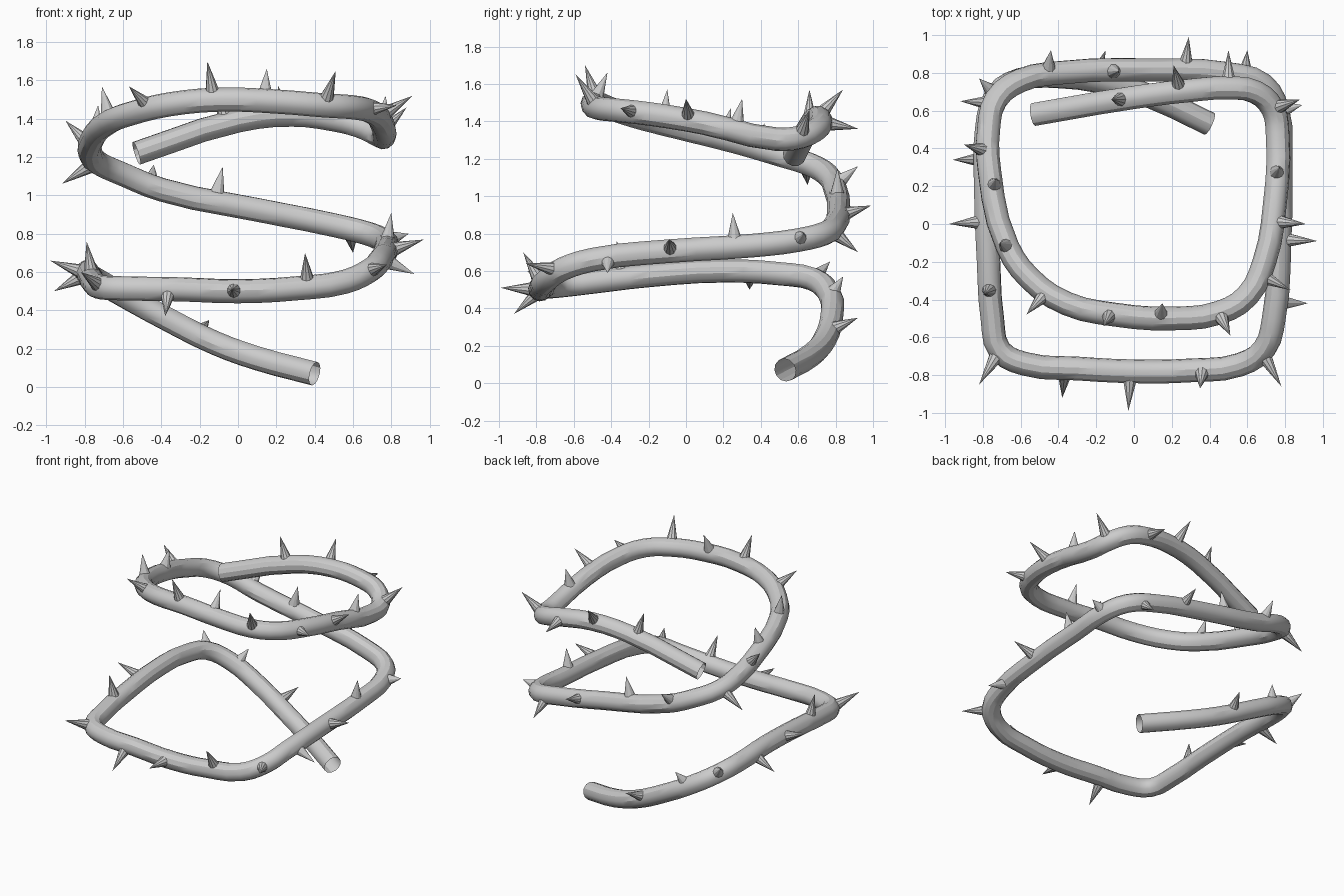
import bpy, bmesh
from mathutils import Vector
from mathutils.geometry import intersect_point_line

# Centre line of the winding vine, bottom end to top end
path = [Vector(p) for p in [
    (.40, .53, .07), (.10, .67, .15), (-.12, .74, .23), (-.38, .78, .36), (-.60, .765, .48),
    (-.73, .68, .555), (-.78, .50, .585), (-.785, .20, .60), (-.77, -.20, .575), (-.75, -.50, .54),
    (-.71, -.67, .52), (-.58, -.74, .515), (-.30, -.765, .51), (.0, -.78, .50), (.30, -.775, .515),
    (.56, -.745, .55), (.69, -.66, .61), (.74, -.50, .66), (.77, -.10, .705), (.775, .35, .735),
    (.76, .60, .765), (.68, .74, .80), (.50, .795, .845), (.10, .815, .925), (-.40, .80, 1.03),
    (-.60, .76, 1.11), (-.73, .66, 1.17), (-.77, .50, 1.22), (-.765, .28, 1.285), (-.67, -.12, 1.385),
    (-.55, -.29, 1.43), (-.36, -.42, 1.475), (-.10, -.48, 1.50), (.20, -.50, 1.49), (.45, -.47, 1.47),
    (.60, -.38, 1.46), (.69, -.20, 1.44), (.745, .10, 1.39), (.76, .48, 1.305), (.735, .61, 1.315),
    (.64, .70, 1.36), (.50, .72, 1.395), (.28, .705, 1.42), (.0, .67, 1.39), (-.53, .58, 1.22)]]

# Thorn tips in order along the vine
tips = [
    (-.15, .92, .35), (-.50, .84, .57), (-.82, .77, .65), (-.96, .34, .50), (-.98, .0, .66),
    (-.79, -.37, .76), (-.82, -.85, .60), (-.38, -.92, .37), (-.03, -.99, .51), (.35, -.87, .70),
    (.78, -.86, .64), (.92, -.42, .59), (.97, -.09, .77), (.80, .25, .91), (.89, .63, .80),
    (.60, .92, .70), (.29, .99, .95), (-.08, .81, 1.15), (-.44, .92, 1.16), (-.92, .65, 1.06),
    (-.90, .42, 1.39), (-.73, .24, 1.47), (-.71, -.10, 1.57), (-.57, -.48, 1.57), (-.16, -.54, 1.70),
    (.15, -.42, 1.66), (.51, -.59, 1.65), (.83, -.35, 1.47), (.91, .0, 1.52), (.77, .30, 1.52),
    (.88, .66, 1.46), (.50, .92, 1.36), (.21, .84, 1.57), (-.12, .66, 1.57)]

# Vine: open-ended round tube along a smooth curve
cu = bpy.data.curves.new("vine", 'CURVE')
cu.dimensions = '3D'
cu.resolution_u = 3
cu.bevel_depth = .063
cu.bevel_resolution = 4
sp = cu.splines.new('BEZIER')
sp.bezier_points.add(len(path) - 1)
for b, p in zip(sp.bezier_points, path):
    b.co = p
    b.handle_left_type = b.handle_right_type = 'AUTO'
vine = bpy.data.objects.new("vine", cu)
bpy.context.collection.objects.link(vine)
bpy.context.view_layer.objects.active = vine
vine.select_set(True)
bpy.ops.object.convert(target='MESH')
bpy.ops.object.shade_smooth_by_angle()
vine.select_set(False)


def nearest(p):
    best = None
    for a, b in zip(path, path[1:]):
        q, t = intersect_point_line(p, a, b)
        q = a.lerp(b, min(max(t, 0), 1))
        if best is None or (p - q).length < (p - best).length:
            best = q
    return best


# Thorns: slim cones standing out from the vine
bm = bmesh.new()
for t in tips:
    tip = Vector(t)
    root = nearest(tip)
    d = (tip - root).normalized()
    base = root + d * .045
    depth = (tip - base).length
    m = d.to_track_quat('Z', 'Y').to_matrix().to_4x4()
    m.translation = (base + tip) / 2
    bmesh.ops.create_cone(bm, cap_ends=True, segments=10, radius1=.038, radius2=0,
                          depth=depth, matrix=m)
bmesh.ops.remove_doubles(bm, verts=bm.verts, dist=1e-5)
me = bpy.data.meshes.new("thorns")
bm.to_mesh(me)
bm.free()
thorns = bpy.data.objects.new("thorns", me)
bpy.context.collection.objects.link(thorns)
bpy.context.view_layer.objects.active = thorns
thorns.select_set(True)
bpy.ops.object.shade_smooth_by_angle()
